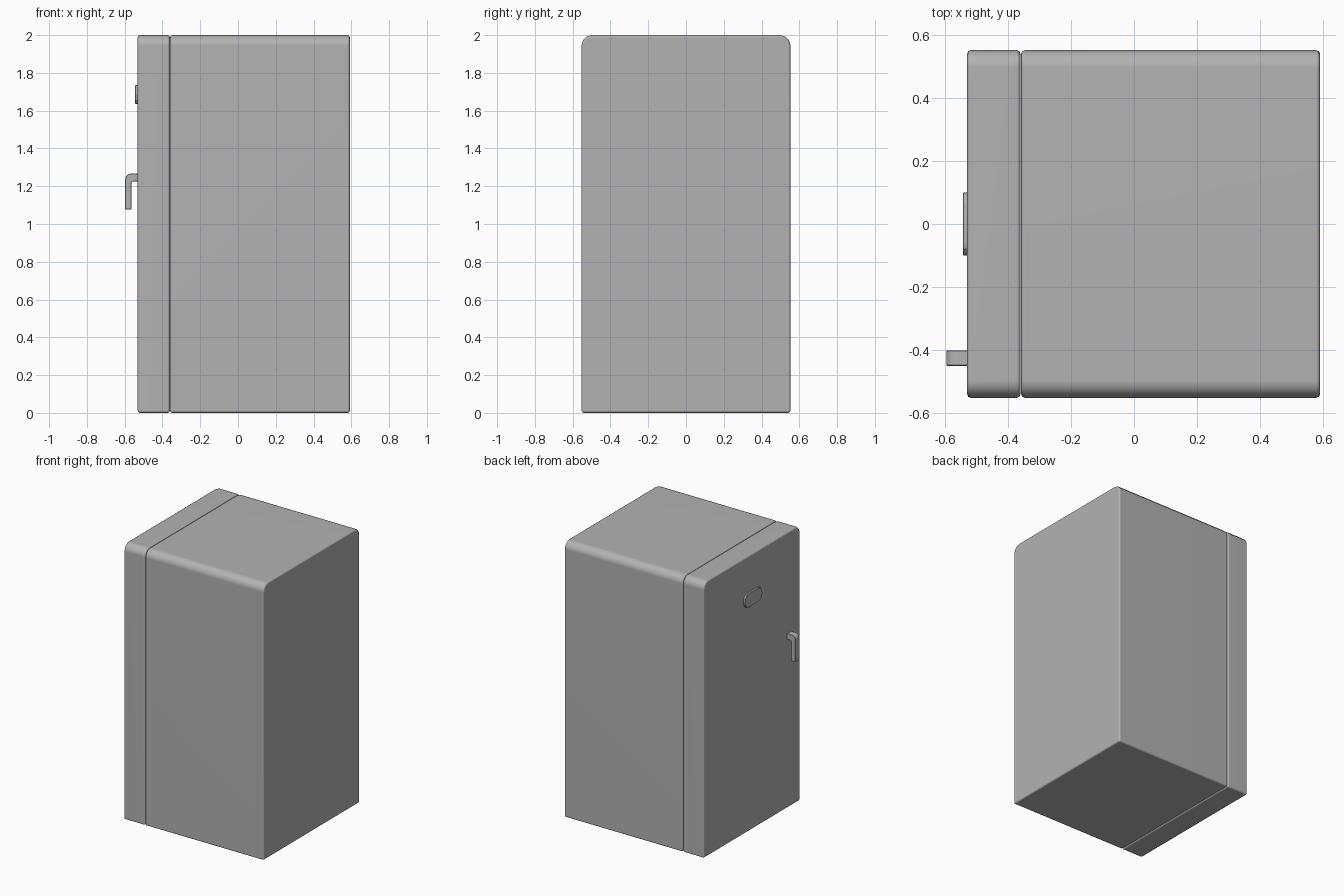
import bpy, bmesh, math
from mathutils import Vector

old = bpy.data.objects.get("Cube")
if old:
    bpy.data.objects.remove(old, do_unlink=True)

grey = bpy.data.materials.new("mid grey enamel")
grey.use_nodes = True
COLOUR = (0.45, 0.45, 0.45, 1)
grey.diffuse_color = COLOUR
grey.node_tree.nodes["Principled BSDF"].inputs["Base Color"].default_value = COLOUR


def rounded(corners, steps):
    """Outline from (u, v, radius) right-angled corners."""
    out = []
    n = len(corners)
    for i, (u, v, r) in enumerate(corners):
        p = Vector((u, v))
        if r == 0:
            out.append(p)
            continue
        a = (Vector(corners[i - 1][:2]) - p).normalized() * r
        b = (Vector(corners[(i + 1) % n][:2]) - p).normalized() * r
        for k in range(steps + 1):
            t = math.pi / 2 * k / steps
            out.append(p + a * (1 - math.sin(t)) + b * (1 - math.cos(t)))
    return out


def prism(name, outline, axis, start, end, bevel, segments, smooth):
    """Extrude an outline along x (outline in y, z) or y (outline in x, z)."""
    def place(p, d):
        return (d, p.x, p.y) if axis == "x" else (p.x, d, p.y)
    bm = bmesh.new()
    rings = [[bm.verts.new(place(p, d)) for p in outline] for d in (start, end)]
    for ring in rings:
        bm.faces.new(ring)
    n = len(outline)
    for i in range(n):
        j = (i + 1) % n
        bm.faces.new((rings[0][i], rings[0][j], rings[1][j], rings[1][i]))
    bmesh.ops.recalc_face_normals(bm, faces=bm.faces)
    mesh = bpy.data.meshes.new(name)
    bm.to_mesh(mesh)
    bm.free()
    mesh.materials.append(grey)
    obj = bpy.data.objects.new(name, mesh)
    bpy.context.collection.objects.link(obj)
    mod = obj.modifiers.new("soft edges", "BEVEL")
    mod.width = bevel
    mod.segments = segments
    mod.limit_method = "ANGLE"
    mod.angle_limit = math.radians(50)
    bpy.ops.object.select_all(action="DESELECT")
    obj.select_set(True)
    bpy.context.view_layer.objects.active = obj
    bpy.ops.object.modifier_apply(modifier=mod.name)
    bpy.ops.object.shade_smooth_by_angle(angle=math.radians(smooth))
    # Keep the broad panels evenly shaded
    flat = obj.modifiers.new("even panels", "WEIGHTED_NORMAL")
    flat.keep_sharp = True


# Cabinet and door share one outline with rounded top corners
shell = rounded([(-0.553, 0, 0), (0.553, 0, 0),
                 (0.553, 2, 0.055), (-0.553, 2, 0.055)], 3)
prism("cabinet", shell, "x", -0.359, 0.592, 0.012, 2, 50)
prism("door", shell, "x", -0.531, -0.361, 0.012, 2, 50)

# Raised plain plate on the door
plate = rounded([(-0.1, 1.635, 0.045), (0.1, 1.635, 0.045),
                 (0.1, 1.735, 0.045), (-0.1, 1.735, 0.045)], 3)
prism("door_badge", plate, "x", -0.544, -0.525, 0.002, 1, 25)

# Bent handle: short arm out of the door, long grip hanging down
grip = rounded([(-0.525, 1.225, 0), (-0.525, 1.267, 0), (-0.597, 1.267, 0.03),
                (-0.597, 1.077, 0), (-0.565, 1.077, 0), (-0.565, 1.225, 0.01)], 3)
prism("door_handle", grip, "y", -0.451, -0.402, 0.002, 1, 35)
